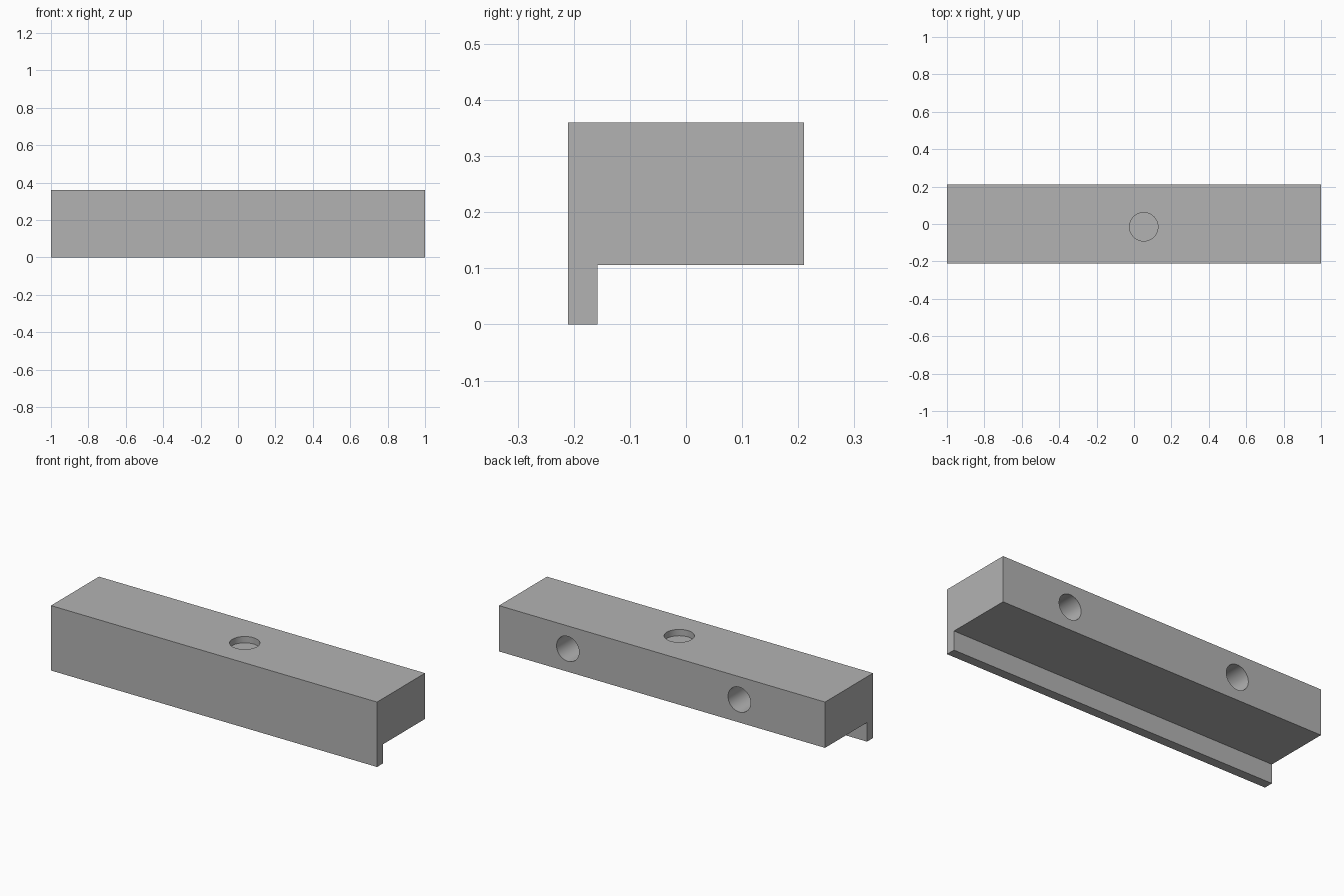
import bpy
import bmesh
from math import radians
from mathutils import Matrix, Vector

cube = bpy.data.objects.get("Cube")
if cube:
    bpy.data.objects.remove(cube, do_unlink=True)

GREY = (0.45, 0.45, 0.45, 1)
grey = bpy.data.materials.new("plain_grey")
grey.use_nodes = True
grey.diffuse_color = GREY
grey.node_tree.nodes["Principled BSDF"].inputs["Base Color"].default_value = GREY


def make_object(name, bm):
    bmesh.ops.recalc_face_normals(bm, faces=bm.faces)
    mesh = bpy.data.meshes.new(name)
    bm.to_mesh(mesh)
    bm.free()
    mesh.materials.append(grey)
    obj = bpy.data.objects.new(name, mesh)
    bpy.context.collection.objects.link(obj)
    return obj


def drill(target, name, mouth, radius, depth, rotation):
    """Cut a blind round hole whose axis passes through the mouth point."""
    overshoot = 0.05
    bm = bmesh.new()
    bmesh.ops.create_cone(bm, cap_ends=True, segments=64, radius1=radius,
                          radius2=radius, depth=depth + overshoot)
    shift = Matrix.Translation((0, 0, (overshoot - depth) / 2))
    bm.transform(Matrix.Translation(Vector(mouth)) @ rotation @ shift)
    cutter = make_object(name, bm)
    cutter.hide_render = True
    cutter.hide_set(True)
    cut = target.modifiers.new(name, "BOOLEAN")
    cut.operation = "DIFFERENCE"
    cut.solver = "EXACT"
    cut.object = cutter
    return cutter


# Bar with a thin lip along the lower front edge, extruded along x
TOP, STEP, FRONT, BACK, LIP = 0.36, 0.106, -0.21, 0.21, -0.158
profile = [(FRONT, 0), (LIP, 0), (LIP, STEP), (BACK, STEP), (BACK, TOP), (FRONT, TOP)]
bm = bmesh.new()
end = bm.faces.new([bm.verts.new((-1, y, z)) for y, z in profile])
extruded = bmesh.ops.extrude_face_region(bm, geom=[end], use_keep_orig=True)
bmesh.ops.translate(bm, vec=(2, 0, 0),
                    verts=[v for v in extruded["geom"] if isinstance(v, bmesh.types.BMVert)])
bar = make_object("lipped_bar", bm)

# Shallow recess in the top, two deep holes in the back
MID = 0.052
cutters = [drill(bar, "top_recess_cutter", (MID, -0.015, TOP), 0.076, 0.035, Matrix())]
for side, name in ((1, "left"), (-1, "right")):
    cutters.append(drill(bar, name + "_back_hole_cutter",
                         (MID + side * 0.526, BACK, 0.233), 0.069, 0.3,
                         Matrix.Rotation(radians(-90), 4, "X")))

# Apply the cuts and remove the cutters
bpy.context.view_layer.objects.active = bar
bar.select_set(True)
for cut in list(bar.modifiers):
    bpy.ops.object.modifier_apply(modifier=cut.name)
for cutter in cutters:
    bpy.data.objects.remove(cutter, do_unlink=True)
bpy.ops.object.shade_smooth_by_angle(angle=radians(30))
